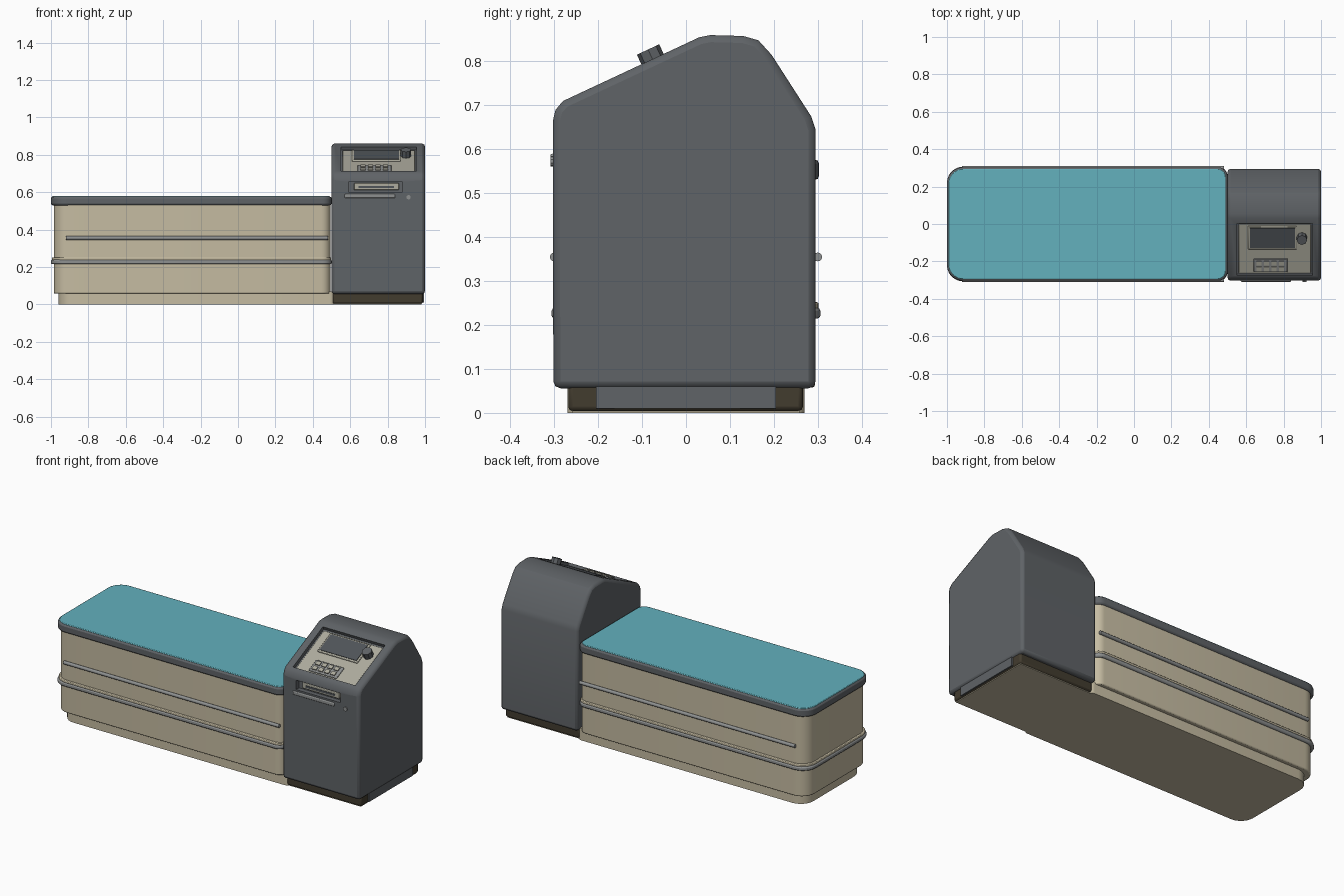
import bpy
import bmesh
from math import sin, cos, pi, atan2
from mathutils import Matrix, Vector

old = bpy.data.objects.get("Cube")
if old:
    bpy.data.objects.remove(old, do_unlink=True)


def material(name, rgb):
    m = bpy.data.materials.new(name)
    m.use_nodes = True
    m.diffuse_color = (*rgb, 1)
    m.node_tree.nodes["Principled BSDF"].inputs["Base Color"].default_value = (*rgb, 1)
    return m


CREAM = material("cream panel", (0.56, 0.50, 0.36))
GREY = material("slate grey", (0.115, 0.125, 0.135))
TEAL = material("teal belt", (0.125, 0.44, 0.51))
BROWN = material("dark brown plinth", (0.055, 0.045, 0.028))
METAL = material("rod grey", (0.27, 0.28, 0.28))
PANEL = material("pale control panel", (0.42, 0.41, 0.34))
SCREEN = material("dark screen", (0.08, 0.09, 0.10))


def prism(name, outline, offset, mat, bevel=0, segments=2):
    """Extrude a closed outline of 3D points along offset."""
    bm = bmesh.new()
    face = bm.faces.new([bm.verts.new(p) for p in outline])
    grown = bmesh.ops.extrude_face_region(bm, geom=[face])
    verts = [v for v in grown["geom"] if isinstance(v, bmesh.types.BMVert)]
    bmesh.ops.translate(bm, verts=verts, vec=offset)
    bmesh.ops.recalc_face_normals(bm, faces=bm.faces)
    mesh = bpy.data.meshes.new(name)
    bm.to_mesh(mesh)
    bm.free()
    ob = bpy.data.objects.new(name, mesh)
    bpy.context.collection.objects.link(ob)
    mesh.materials.append(mat)
    if bevel:
        mod = ob.modifiers.new("edge", "BEVEL")
        mod.width, mod.segments = bevel, segments
        mod.limit_method, mod.angle_limit = "ANGLE", pi / 3
    return ob


def slab(name, x0, x1, hy, z0, z1, r_left, r_right, mat, bevel=0):
    """Flat slab with rounded plan corners, a radius for each end."""
    pts = []
    corners = ((x1, hy, r_right), (x0, hy, r_left), (x0, -hy, r_left), (x1, -hy, r_right))
    for q, (x, y, r) in enumerate(corners):
        cx = x - r if x == x1 else x + r
        cy = y - r if y > 0 else y + r
        for i in range(7):
            a = (q + i / 6) * pi / 2
            pts.append((cx + r * cos(a), cy + r * sin(a), z0))
    return prism(name, pts, (0, 0, z1 - z0), mat, bevel)


def box(name, x, y, z, mat, bevel=0):
    pts = [(x[0], y[0], z[0]), (x[1], y[0], z[0]), (x[1], y[1], z[0]), (x[0], y[1], z[0])]
    return prism(name, pts, (0, 0, z[1] - z[0]), mat, bevel)


# Local frame of the sloped console face: x across, y up the slope, z outward
SLOPE = atan2(0.15, 0.32)
TILT = Matrix.Translation((0, -0.28, 0.71)) @ Matrix.Rotation(SLOPE, 4, "X")


def tilted(name, x, u, n, mat, bevel=0):
    ob = box(name, x, u, n, mat, bevel)
    ob.matrix_world = TILT
    return ob


def rod(name, start, end, radius, mat, sides=12):
    a, b = Vector(start), Vector(end)
    bpy.ops.mesh.primitive_cylinder_add(vertices=sides, radius=radius, depth=(b - a).length,
                                        location=(a + b) / 2)
    ob = bpy.context.object
    ob.name = name
    ob.rotation_euler = (b - a).to_track_quat("Z", "Y").to_euler()
    ob.data.materials.append(mat)
    return ob


def cut(target, cutter):
    mod = target.modifiers.new("cut", "BOOLEAN")
    mod.operation, mod.object, mod.solver = "DIFFERENCE", cutter, "EXACT"
    cutter.hide_render = True
    cutter.hide_viewport = True


# Long counter with belt top
slab("counter_plinth", -0.96, 0.52, 0.27, 0, 0.07, 0.08, 0.03, CREAM)
slab("counter_body", -0.985, 0.495, 0.294, 0.058, 0.54, 0.08, 0.05, CREAM, 0.006)
slab("counter_rim", -1.0, 0.5, 0.303, 0.53, 0.577, 0.085, 0.05, GREY, 0.01)
slab("belt_top", -0.992, 0.49, 0.295, 0.57, 0.581, 0.08, 0.045, TEAL, 0.003)

# Bumper strip around the counter
slab("bumper_lip", -0.995, 0.498, 0.302, 0.236, 0.252, 0.085, 0.05, CREAM, 0.004)
slab("bumper_strip", -1.0, 0.5, 0.306, 0.215, 0.239, 0.085, 0.05, METAL, 0.007)

# Side rods with stand-offs
for side, label in ((-1, "front"), (1, "back")):
    y = side * 0.3
    rod(label + "_rod", (-0.92, y, 0.355), (0.48, y, 0.355), 0.010, METAL)
    for i in range(4):
        x = -0.85 + i * 0.42
        rod(f"{label}_rod_mount_{i + 1}", (x, side * 0.28, 0.355), (x, y, 0.355), 0.006, METAL, 8)

# Console housing from its side profile
profile = [(-0.302, 0.056), (-0.303, 0.665), (-0.297, 0.69), (-0.28, 0.71), (0.03, 0.855),
           (0.055, 0.86), (0.13, 0.858), (0.165, 0.848), (0.195, 0.815), (0.285, 0.675),
           (0.295, 0.645), (0.295, 0.056)]
console = prism("console_housing", [(0.5, y, z) for y, z in profile], (0.5, 0, 0), GREY, 0.016)
cut(console, tilted("panel_cutter", (0.55, 0.955), (0.005, 0.312), (-0.02, 0.1), GREY))
cut(console, box("slot_cutter", (0.59, 0.88), (-0.4, -0.275), (0.6, 0.655), GREY))

# Console base and side skirt
box("console_plinth", (0.505, 0.988), (-0.268, 0.266), (0.004, 0.07), BROWN, 0.01)
box("console_underside", (0.51, 0.98), (-0.26, 0.258), (0, 0.006), CREAM)
box("console_skirt", (0.96, 0.995), (-0.205, 0.205), (0.01, 0.08), GREY)

# Sloped control panel
tilted("control_panel", (0.56, 0.945), (0.012, 0.3), (-0.03, -0.014), PANEL, 0.003)
tilted("screen_frame", (0.61, 0.87), (0.155, 0.292), (-0.02, -0.006), PANEL, 0.004)
tilted("screen", (0.62, 0.86), (0.165, 0.282), (-0.01, -0.003), SCREEN)
tilted("keypad", (0.64, 0.82), (0.02, 0.1), (-0.02, -0.006), METAL, 0.004)
for row in range(2):
    for col in range(4):
        x, u = 0.655 + col * 0.04, 0.03 + row * 0.035
        tilted(f"key_{row * 4 + col + 1}", (x, x + 0.028), (u, u + 0.024), (-0.01, 0), PANEL)
knob_base = TILT @ Vector((0.898, 0.225, -0.02))
knob_top = TILT @ Vector((0.898, 0.225, 0.024))
rod("control_knob", knob_base, knob_top, 0.028, GREY, 8)

# Front slot, its lip and a button
box("slot_plate", (0.62, 0.86), (-0.29, -0.27), (0.612, 0.648), PANEL, 0.003)
box("slot_opening", (0.645, 0.835), (-0.293, -0.28), (0.622, 0.634), SCREEN)
box("slot_lip", (0.57, 0.84), (-0.309, -0.29), (0.568, 0.59), METAL, 0.005)
rod("slot_button", (0.912, -0.29, 0.573), (0.912, -0.309, 0.573), 0.012, METAL, 10)

# Smooth rounded parts, keep hard edges
bpy.ops.object.select_all(action="DESELECT")
for ob in bpy.context.scene.objects:
    if ob.type == "MESH" and not ob.hide_viewport:
        ob.select_set(True)
        bpy.context.view_layer.objects.active = ob
bpy.ops.object.shade_smooth_by_angle(angle=pi / 6)
